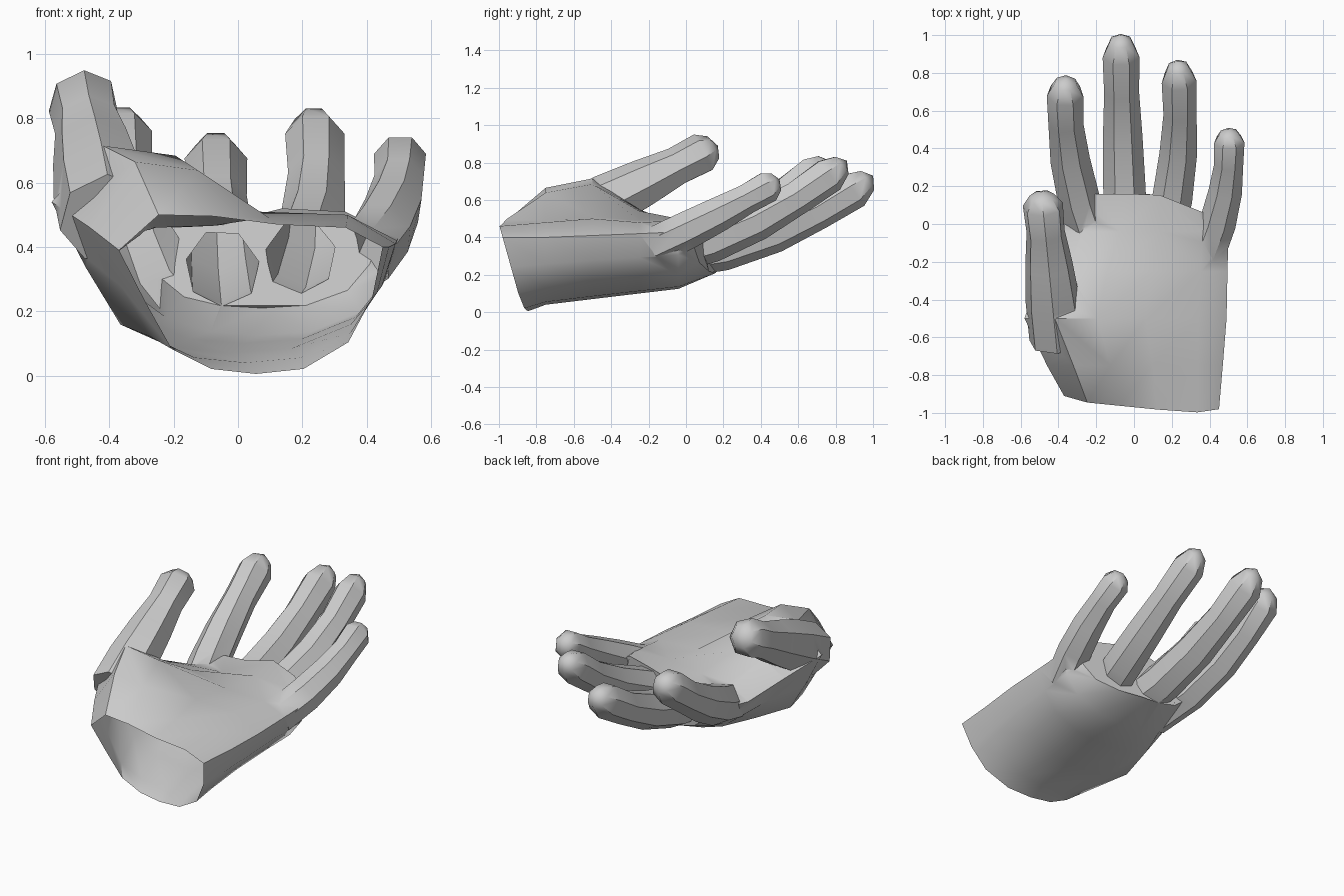
import bpy, bmesh, math
from mathutils import Vector

if "Cube" in bpy.data.objects:
    bpy.data.objects.remove(bpy.data.objects["Cube"])

skin = bpy.data.materials.new("plain_grey")
skin.diffuse_color = (0.6, 0.6, 0.6, 1)
skin.use_nodes = True
skin.node_tree.nodes["Principled BSDF"].inputs["Base Color"].default_value = skin.diffuse_color


def loft(name, rings, tip=None):
    """Closed solid through equal-sized rings; optional pointed end."""
    bm = bmesh.new()
    rows = [[bm.verts.new(p) for p in r] for r in rings]
    n = len(rows[0])
    for a, b in zip(rows, rows[1:]):
        for i in range(n):
            j = (i + 1) % n
            bm.faces.new((a[i], a[j], b[j], b[i]))
    bm.faces.new(rows[0])
    if tip:
        t = bm.verts.new(tip)
        for i in range(n):
            bm.faces.new((rows[-1][i], rows[-1][(i + 1) % n], t))
    else:
        bm.faces.new(rows[-1])
    bmesh.ops.recalc_face_normals(bm, faces=bm.faces[:])
    me = bpy.data.meshes.new(name)
    bm.to_mesh(me)
    bm.free()
    me.materials.append(skin)
    ob = bpy.data.objects.new(name, me)
    bpy.context.collection.objects.link(ob)
    return ob


def section(y, xl, zl, xr, zr, thumb_z, top_z, low_z):
    """Palm outline: over the palm, then back under the hand."""
    def px(u):
        return xl + (xr - xl) * u

    def under(u, drop):
        edge = zl + (zr - zl) * u
        return Vector((px(u), y, edge + (low_z - edge) * drop))
    return [Vector((xl, y, zl)), Vector((px(.15), y, thumb_z)),
            Vector((px(.36), y, .85 * thumb_z + .15 * top_z)),
            Vector((px(.6), y, top_z)), Vector((px(.86), y, top_z - .01)),
            Vector((xr, y, zr)),
            under(.96, .4), under(.87, .75), under(.7, .96), under(.52, 1),
            under(.35, .96), under(.2, .8), under(.1, .42)]


def digit(name, base, mid, tip, radius, lean=0.0, root=1.15, sides=7):
    """Finger tube curving through three points, thicker at the root."""
    a, b, c = Vector(base), Vector(mid), Vector(tip)

    def at(t):
        return a * (1 - t) * (1 - 2 * t) + b * 4 * t * (1 - t) + c * t * (2 * t - 1)
    rings = []
    for t, s in ((0, root), (.25, root), (.5, .5 + root / 2), (.72, .95), (.9, 1), (.97, .62)):
        along = (at(t + .05) - at(t - .05)).normalized()
        side = along.cross(Vector((lean, 0, 1))).normalized()
        up = side.cross(along)
        angles = [math.tau * (i + .25) / sides for i in range(sides)]
        rings.append([at(t) + (side * math.cos(q) + up * 1.05 * math.sin(q)) * radius * s
                      for q in angles])
    return loft(name, rings, c)


# Palm, with a slanted wrist and knuckles that fall back to the little finger
rings = [section(-1, -.37, .39, .45, .4, .5, .47, .005),
         section(-.75, -.46, .46, .47, .4, .665, .49, .04),
         section(-.5, -.58, .54, .49, .41, .715, .51, .07),
         section(-.25, -.5, .47, .495, .42, .55, .49, .1),
         section(-.04, -.4, .38, .5, .43, .46, .5, .125),
         section(.16, -.32, .37, .44, .44, .46, .52, .21)]
wrist_ring, finger_roots = rings[0], rings[-1]
for v in wrist_ring:
    v.y += .28 * max(0, .47 - v.z) + .1 * max(0, .3 - v.x)
for v in finger_roots:
    v.y -= .4 * max(0, v.x - .12) + .4 * max(0, -.2 - v.x)
hand = loft("hand", rings)

# Fingers and thumb
digits = [
    digit("index_finger", (-.22, -.1, .31), (-.34, .35, .51), (-.36, .77, .81), .1),
    digit("middle_finger", (-.04, -.07, .3), (-.06, .47, .43), (-.07, 1, .73), .1),
    digit("ring_finger", (.15, -.1, .31), (.235, .38, .49), (.23, .86, .81), .095),
    digit("little_finger", (.385, -.16, .36), (.485, .18, .53), (.5, .5, .71), .083, root=1.2),
    digit("thumb", (-.41, -.62, .49), (-.45, -.22, .69), (-.49, .17, .89), .108, .4, 1.35),
]

# Join every digit to the palm as one skin
bpy.context.view_layer.objects.active = hand
hand.select_set(True)
for d in digits:
    m = hand.modifiers.new("join", 'BOOLEAN')
    m.operation = 'UNION'
    m.solver = 'EXACT'
    m.object = d
    bpy.ops.object.modifier_apply(modifier=m.name)
    bpy.data.objects.remove(d)

# Open the wrist
bm = bmesh.new()
bm.from_mesh(hand.data)
cap = [f for f in bm.faces
       if all(min((v.co - p).length for p in wrist_ring) < .002 for v in f.verts)]
bmesh.ops.delete(bm, geom=cap, context='FACES')
bm.to_mesh(hand.data)
bm.free()

bpy.ops.object.select_all(action='DESELECT')
hand.select_set(True)
bpy.ops.object.shade_smooth_by_angle(angle=math.radians(38))
